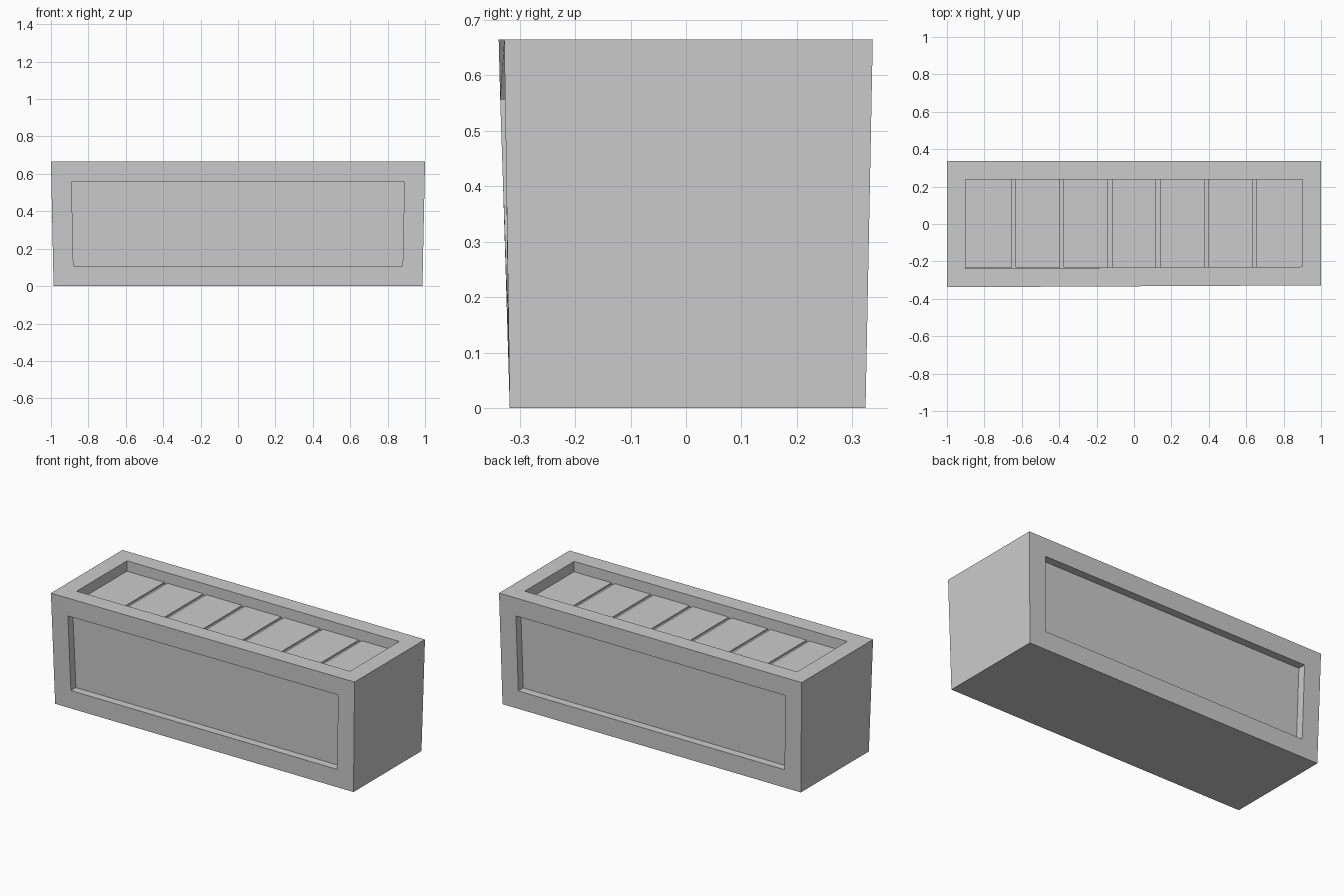
import bpy, bmesh
from mathutils import Vector

cube = bpy.data.objects.get("Cube")
if cube:
    bpy.data.objects.remove(cube, do_unlink=True)

# Single flat colour
grey = bpy.data.materials.new("plain_grey")
grey.use_nodes = True
colour = (0.6, 0.6, 0.6, 1)
grey.diffuse_color = colour
grey.node_tree.nodes["Principled BSDF"].inputs["Base Color"].default_value = colour


def finish(name, bm):
    bmesh.ops.recalc_face_normals(bm, faces=bm.faces[:])
    mesh = bpy.data.meshes.new(name)
    bm.to_mesh(mesh)
    bm.free()
    mesh.materials.append(grey)
    obj = bpy.data.objects.new(name, mesh)
    bpy.context.collection.objects.link(obj)
    return obj


def recess(bm, direction, margin, depth):
    """Sink a framed panel into the face that looks along direction."""
    d = Vector(direction)
    bm.normal_update()
    face = max(bm.faces, key=lambda f: f.normal.dot(d) * f.calc_area())
    bmesh.ops.inset_region(bm, faces=[face], thickness=margin, use_even_offset=True)
    out = bmesh.ops.extrude_face_region(bm, geom=[face])
    verts = [g for g in out["geom"] if isinstance(g, bmesh.types.BMVert)]
    bmesh.ops.translate(bm, verts=verts, vec=-d * depth)
    if face.is_valid:
        bmesh.ops.delete(bm, geom=[face], context='FACES')


# Crate body: slightly tapered, front a little out of square
HEIGHT = 0.665
bm = bmesh.new()
bmesh.ops.create_cube(bm, size=2)
for v in bm.verts:
    top = v.co.z > 0
    x = v.co.x * (1.0 if top else 0.986)
    if v.co.y > 0:
        y = 0.337 if top else 0.324
    elif top:
        y = -0.338 if v.co.x < 0 else -0.328
    else:
        y = -0.318
    v.co = (x, y, HEIGHT if top else 0)

# Recessed front, back and top
recess(bm, (0, -1, 0), 0.108, 0.047)
recess(bm, (0, 1, 0), 0.108, 0.047)
recess(bm, (0, 0, 1), 0.1, 0.072)
finish("crate_body", bm)

# Planks across the floor of the top recess, with narrow gaps
COUNT, SPAN, GAP = 7, 1.8, 0.02
pitch = SPAN / COUNT
for i in range(COUNT):
    left = -SPAN / 2 + i * pitch + (GAP / 2 if i else 0)
    right = -SPAN / 2 + (i + 1) * pitch - (GAP / 2 if i < COUNT - 1 else 0)
    bm = bmesh.new()
    bmesh.ops.create_cube(bm, size=1)
    for v in bm.verts:
        v.co.x = right if v.co.x > 0 else left
        v.co.y = 0.238 if v.co.y > 0 else -0.233
        v.co.z = HEIGHT - (0.062 if v.co.z > 0 else 0.08)
    finish(f"top_plank_{i + 1}", bm)
